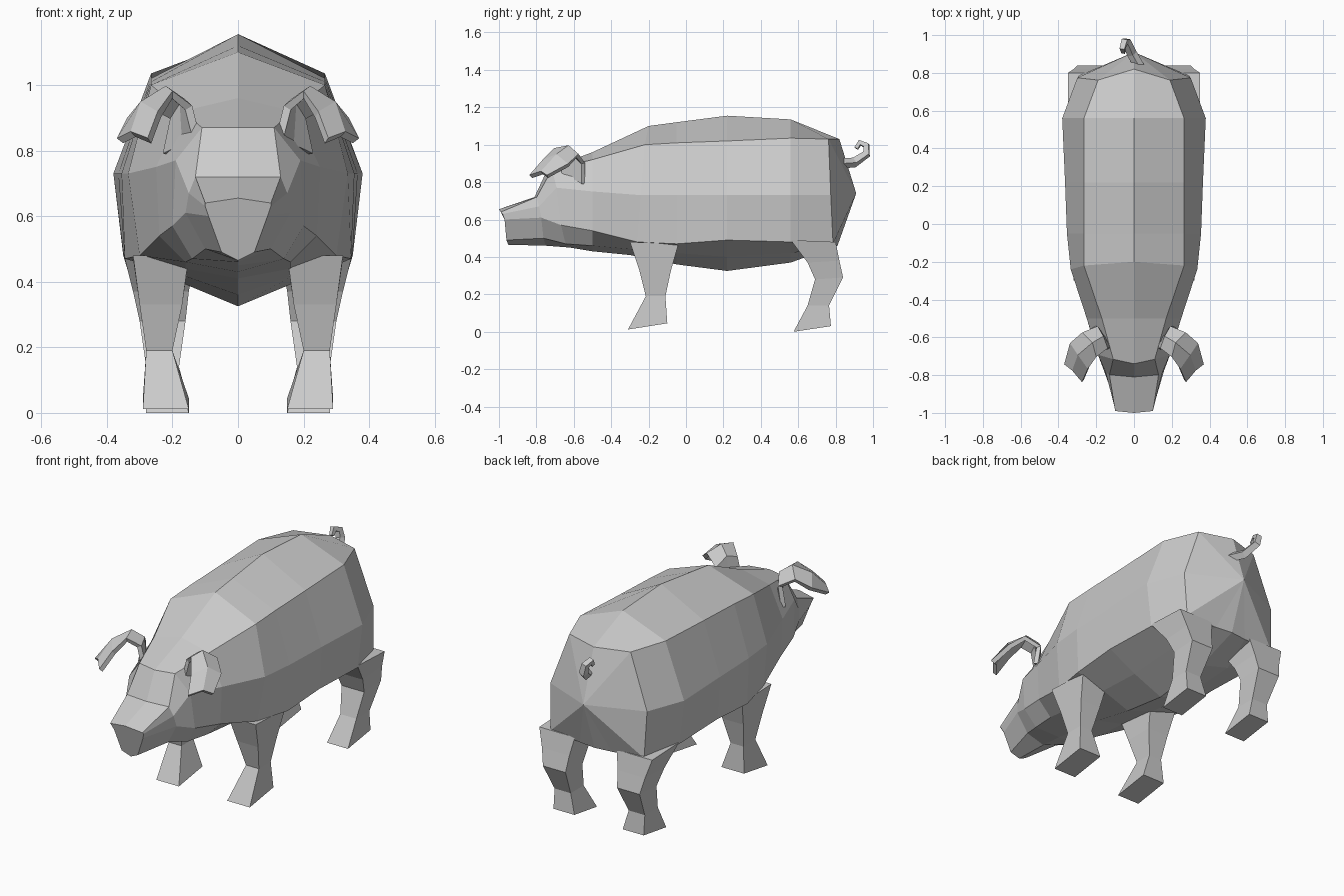
import bpy
import bmesh

default_cube = bpy.data.objects.get("Cube")
if default_cube:
    bpy.data.objects.remove(default_cube, do_unlink=True)

# One plain grey for the whole animal
GREY = (0.6, 0.6, 0.6, 1.0)
skin = bpy.data.materials.new("plain grey")
skin.use_nodes = True
skin.diffuse_color = GREY
skin.node_tree.nodes["Principled BSDF"].inputs["Base Color"].default_value = GREY


def finish(bm, name):
    """Turn a bmesh into a flat shaded object."""
    bmesh.ops.recalc_face_normals(bm, faces=bm.faces[:])
    mesh = bpy.data.meshes.new(name)
    bm.to_mesh(mesh)
    bm.free()
    mesh.materials.append(skin)
    obj = bpy.data.objects.new(name, mesh)
    bpy.context.scene.collection.objects.link(obj)
    return obj


def bridge(bm, rings, closed=True):
    """Skin consecutive rows of points with quads and return the vertex rows."""
    rows = [[bm.verts.new(point) for point in ring] for ring in rings]
    for low, high in zip(rows, rows[1:]):
        count = len(low)
        for i in range(count if closed else count - 1):
            j = (i + 1) % count
            bm.faces.new((low[i], low[j], high[j], high[i]))
    return rows


def mirror(obj):
    """Copy a one-sided part to the other side of the body."""
    modifier = obj.modifiers.new("Mirror", "MIRROR")
    modifier.use_axis[0] = True
    modifier.use_mirror_merge = False


def body_ring(y_top, y_bottom, z_top, side_points, z_belly):
    """Full cross-section from a half outline, leaning from y_top to y_bottom."""
    outline = [(0, z_top)] + side_points + [(0, z_belly)]
    last = len(outline) - 1
    half = [(x, y_top + (y_bottom - y_top) * i / last, z)
            for i, (x, z) in enumerate(outline)]
    return half + [(-x, y, z) for x, y, z in reversed(half[1:-1])]


# Body and head: sections from snout to rump
# each holds back, flank, lower flank and jaw or belly corner
sections = [
    (-1.0, -.95, .655, [(.1, .64), (.1, .63), (.09, .6), (.05, .49)], .465),
    (-.81, -.75, .72, [(.13, .72), (.15, .67), (.16, .61), (.1, .5)], .46),
    (-.74, -.62, .87, [(.11, .87), (.19, .77), (.2, .57), (.14, .47)], .45),
    (-.5, -.5, .96, [(.17, .92), (.25, .75), (.24, .54), (.16, .46)], .43),
    (-.2, -.3, 1.1, [(.265, 1.0), (.335, .73), (.3, .48), (.16, .44)], .41),
    (-.05, -.05, 1.12, [(.265, 1.01), (.355, .73), (.345, .47), (.17, .42)], .36),
    (.22, .22, 1.155, [(.265, 1.02), (.365, .73), (.35, .49), (.18, .4)], .325),
    (.56, .56, 1.135, [(.265, 1.035), (.38, .73), (.35, .48), (.18, .42)], .37),
    (.75, .81, 1.03, [(.19, 1.03), (.3, .73), (.29, .47), (.1, .46)], .46),
]
bm = bmesh.new()
rows = bridge(bm, [body_ring(*section) for section in sections])
bm.faces.new(rows[0])
rump = rows[-1]
rump[0].co.y = .82
rump_centre = bm.verts.new((0, .91, .74))
for i, vert in enumerate(rump):
    bm.faces.new((vert, rump[(i + 1) % len(rump)], rump_centre))
finish(bm, "body")


def leg(name, levels):
    """Four-sided leg; a level is inner x, outer x, then front and back (y, z)."""
    bm = bmesh.new()
    rings = [[(inner, *front), (outer, *front), (outer, *back), (inner, *back)]
             for inner, outer, front, back in levels]
    rows = bridge(bm, rings)
    bm.faces.new(rows[0])
    bm.faces.new(rows[-1])
    mirror(finish(bm, name))


# Legs, from the body down to the foot
leg("front_legs", [
    (.15, .32, (-.3, .48), (-.04, .47)),
    (.17, .3, (-.25, .33), (-.08, .33)),
    (.2, .28, (-.215, .19), (-.11, .19)),
    (.15, .29, (-.31, .012), (-.1, .045)),
])
leg("hind_legs", [
    (.13, .35, (.56, .49), (.8, .48)),
    (.15, .32, (.65, .37), (.82, .38)),
    (.16, .3, (.69, .28), (.84, .29)),
    (.18, .28, (.65, .14), (.765, .14)),
    (.15, .28, (.575, 0), (.775, .03)),
])

# Ears: a folded flap that rises from the head and droops outward
bm = bmesh.new()
bridge(bm, [
    [(.13, -.66, .85), (.16, -.6, .82), (.22, -.55, .79)],
    [(.15, -.66, .93), (.17, -.6, .95), (.2, -.55, .9)],
    [(.2, -.7, .97), (.22, -.63, .985), (.27, -.58, .94)],
    [(.24, -.76, .91), (.29, -.69, .94), (.33, -.63, .89)],
    [(.27, -.83, .83), (.32, -.77, .85), (.36, -.74, .83)],
], closed=False)
ears = finish(bm, "ears")
thickness = ears.modifiers.new("Thickness", "SOLIDIFY")
thickness.thickness = .025
thickness.offset = 0
mirror(ears)

# Tail: a tapering square curl
tail_path = [
    (.03, .83, .9, 1.0), (-.01, .9, .905, 1.0), (-.04, .965, .95, .9),
    (-.05, .965, .995, .8), (-.06, .93, 1.01, .7), (-.055, .91, .98, .5),
]
curve = bpy.data.curves.new("tail", "CURVE")
curve.dimensions = "3D"
curve.bevel_depth = .027
curve.bevel_resolution = 0
curve.use_fill_caps = True
spline = curve.splines.new("POLY")
spline.points.add(len(tail_path) - 1)
spline.use_smooth = False
for point, (x, y, z, size) in zip(spline.points, tail_path):
    point.co = (x, y, z, 1)
    point.radius = size
curve.materials.append(skin)
tail = bpy.data.objects.new("tail", curve)
bpy.context.scene.collection.objects.link(tail)
